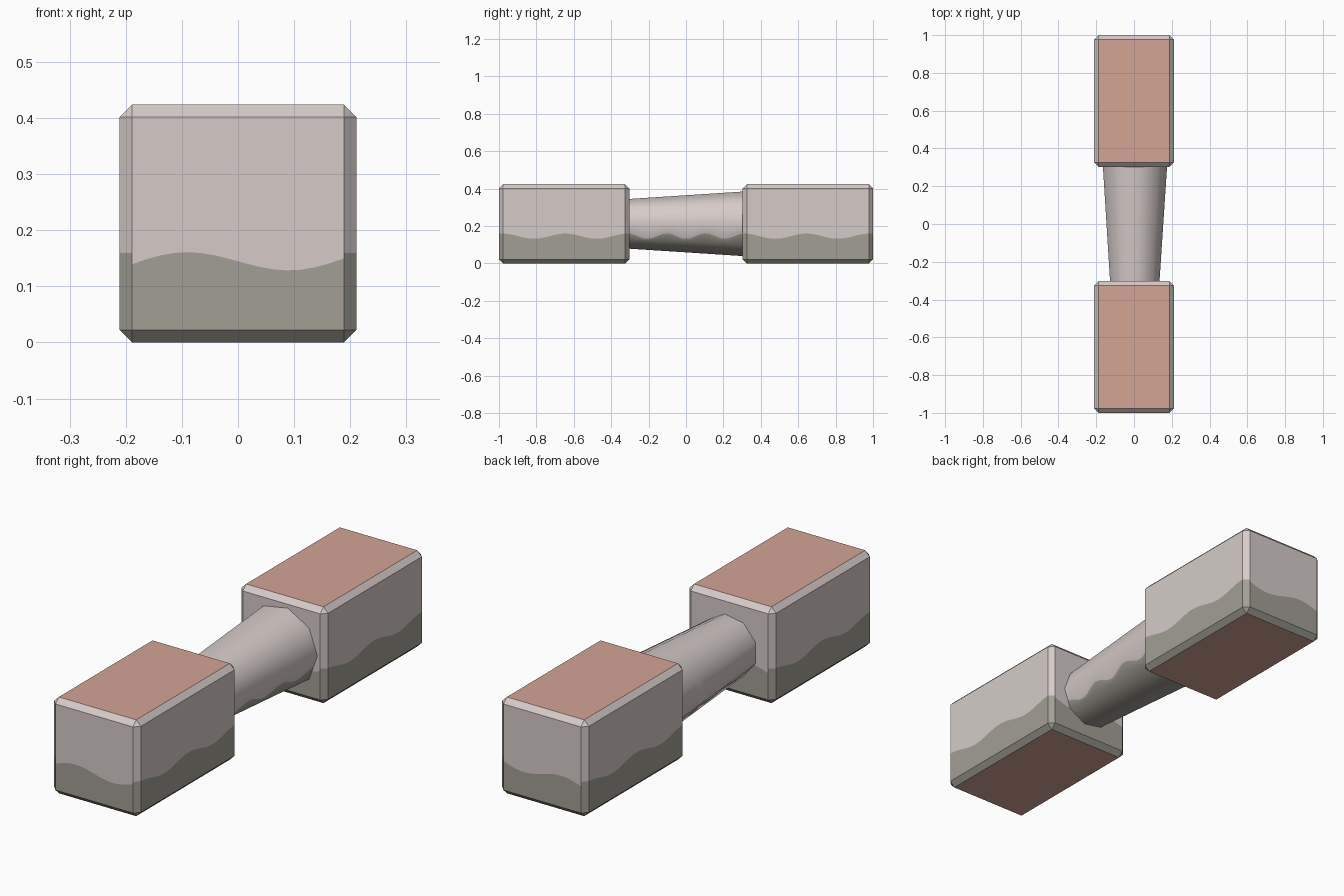
import bpy, bmesh, math
from mathutils import Matrix, Vector

if "Cube" in bpy.data.objects:
    bpy.data.objects.remove(bpy.data.objects["Cube"])

H, HALF_W, CHAMFER = 0.424, 0.211, 0.0225
INNER, SEG = 0.303, 0.025


def material(name, rgb):
    m = bpy.data.materials.new(name)
    lin = [((c / 255 + 0.055) / 1.055) ** 2.4 for c in rgb]
    m.diffuse_color = (*lin, 1)
    m.use_nodes = True
    m.node_tree.nodes["Principled BSDF"].inputs["Base Color"].default_value = m.diffuse_color
    return m


MATS = [material("pale_stone", (214, 203, 200)),
        material("mossy_grey", (162, 159, 148)),
        material("clay_red", (211, 165, 149))]


# Height of the wavy moss line along each axis
def wave_x(x):
    return 0.1445 - 0.02 * math.sin(16 * x) + 0.04 * x


def wave_y(y):
    a = abs(y)
    period = 0.335 if a > 0.31 else 0.207
    return 0.146 + 0.014 * math.cos(2 * math.pi * (a - 0.31) / period)


def cut_wave(bm, axis, wave, lo, hi, wanted):
    """Slice the wanted faces into strips and cut each along the wavy line."""
    n = round((hi - lo) / SEG)
    us = [lo + (hi - lo) * i / n for i in range(n + 1)]
    unit = Vector((1, 0, 0)) if axis == 0 else Vector((0, 1, 0))

    def cut(faces, co, no):
        geom = set(faces)
        for f in faces:
            geom.update(f.edges)
            geom.update(f.verts)
        bmesh.ops.bisect_plane(bm, geom=list(geom), dist=1e-5,
                               plane_co=co, plane_no=no)
        bm.normal_update()

    for u in us[1:-1]:
        cut([f for f in bm.faces if wanted(f)], unit * u, unit)
    for a, b in zip(us, us[1:]):
        strip = [f for f in bm.faces if wanted(f)
                 and a < f.calc_center_median()[axis] < b]
        za, zb = wave(a), wave(b)
        if strip:
            cut(strip, unit * a + Vector((0, 0, za)),
                Vector((0, 0, b - a)) - unit * (zb - za))


def finish(bm, name, wave_for):
    bm.normal_update()
    for f in bm.faces:
        c = f.calc_center_median()
        f.material_index = 1 if c.z < wave_for(f, c) else 0
        if name.endswith("block") and abs(f.normal.z) > 0.9:
            f.material_index = 2      # clay panels on top and bottom
    mesh = bpy.data.meshes.new(name)
    bm.to_mesh(mesh)
    bm.free()
    for m in MATS:
        mesh.materials.append(m)
    ob = bpy.data.objects.new(name, mesh)
    bpy.context.collection.objects.link(ob)
    return ob


def end_face(f):
    return abs(f.normal.y) > 0.9


# Chamfered end blocks
def block(name, y0, y1):
    bm = bmesh.new()
    bmesh.ops.create_cube(bm, size=1, matrix=Matrix.Translation(
        (0, (y0 + y1) / 2, H / 2)) @ Matrix.Diagonal((2 * HALF_W, y1 - y0, H, 1)))
    bmesh.ops.bevel(bm, geom=bm.edges[:], offset=CHAMFER, segments=1,
                    affect='EDGES', profile=0.5)
    bm.normal_update()
    cut_wave(bm, 0, wave_x, -HALF_W, HALF_W, end_face)
    cut_wave(bm, 1, wave_y, y0, y1,
             lambda f: not end_face(f) and abs(f.normal.z) < 0.3)
    return finish(bm, name,
                  lambda f, c: wave_x(c.x) if end_face(f) else wave_y(c.y))


block("front_block", -1, -INNER)
block("back_block", INNER, 1)

# Tapered nine-sided bar between the blocks
bm = bmesh.new()
rings = [[bm.verts.new((r * math.cos(i * math.tau / 9), y,
                        H / 2 + r * math.sin(i * math.tau / 9)))
          for i in range(9)] for y, r in ((-INNER, 0.135), (INNER, 0.175))]
for i in range(9):
    j = (i + 1) % 9
    bm.faces.new((rings[0][i], rings[0][j], rings[1][j], rings[1][i]))
for ring in rings:
    bm.faces.new(ring)
bmesh.ops.recalc_face_normals(bm, faces=bm.faces[:])
cut_wave(bm, 1, wave_y, -INNER, INNER, lambda f: not end_face(f))
bar = finish(bm, "tapered_bar", lambda f, c: wave_y(c.y))
bpy.context.view_layer.objects.active = bar
bar.select_set(True)
bpy.ops.object.shade_smooth_by_angle(angle=math.radians(45))
